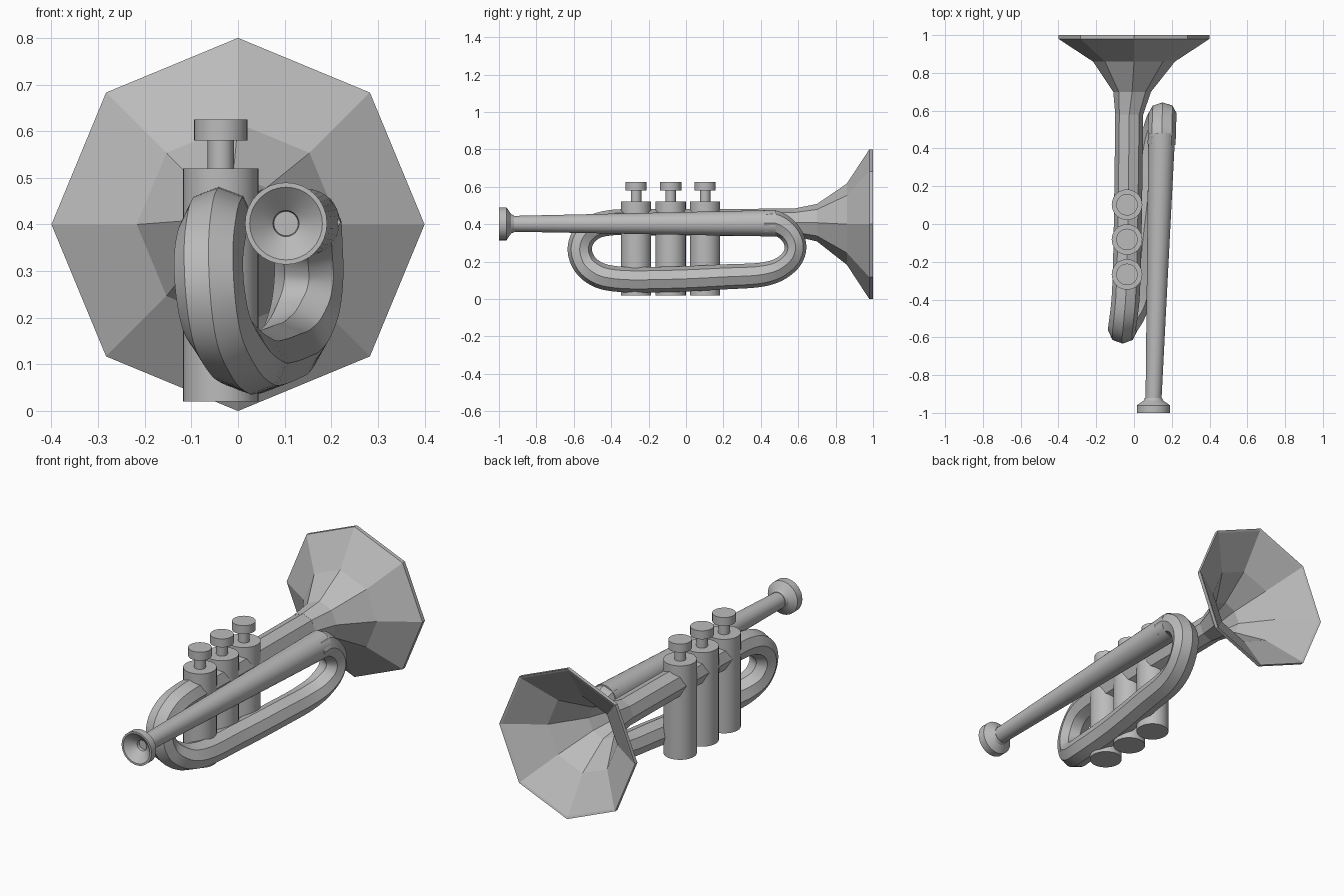
import bpy, bmesh, math
from mathutils import Vector

if "Cube" in bpy.data.objects:
    bpy.data.objects.remove(bpy.data.objects["Cube"])

metal = bpy.data.materials.new("grey_metal")
metal.diffuse_color = (0.5, 0.5, 0.5, 1)
metal.use_nodes = True
metal.node_tree.nodes["Principled BSDF"].inputs["Base Color"].default_value = metal.diffuse_color


def finish(name, bm, smooth=True):
    bmesh.ops.recalc_face_normals(bm, faces=bm.faces)
    me = bpy.data.meshes.new(name)
    bm.to_mesh(me)
    bm.free()
    me.materials.append(metal)
    ob = bpy.data.objects.new(name, me)
    bpy.context.collection.objects.link(ob)
    if smooth:
        bpy.ops.object.select_all(action='DESELECT')
        ob.select_set(True)
        bpy.context.view_layer.objects.active = ob
        bpy.ops.object.shade_smooth_by_angle(angle=math.radians(30))
    return ob


def skin(name, rings, smooth=True):
    """Join rings of points into a tube with closed ends."""
    bm = bmesh.new()
    vs = [[bm.verts.new(p) for p in r] for r in rings]
    n = len(vs[0])
    for a, b in zip(vs, vs[1:]):
        for i in range(n):
            j = (i + 1) % n
            bm.faces.new((a[i], a[j], b[j], b[i]))
    bm.faces.new(vs[0])
    bm.faces.new(vs[-1])
    return finish(name, bm, smooth)


def ring(c, u, v, ru, rv, n):
    return [c + u * ru * math.cos(2 * math.pi * i / n) + v * rv * math.sin(2 * math.pi * i / n)
            for i in range(n)]


X, Y, Z = Vector((1, 0, 0)), Vector((0, 1, 0)), Vector((0, 0, 1))


def turned(name, profile, n, u=X, v=Z, smooth=True):
    """profile: (centre, radius) pairs."""
    return skin(name, [ring(Vector(c), u, v, r, r, n) for c, r in profile], smooth)


# Octagonal bell, outside then inside
turned("bell", [((-0.025, 0.58, 0.41), 0.074), ((-0.01, 0.70, 0.408), 0.10),
                ((0, 0.86, 0.4), 0.217), ((0, 0.98, 0.4), 0.4), ((0, 1.0, 0.4), 0.4),
                ((0, 0.995, 0.4), 0.388), ((0, 0.87, 0.4), 0.205),
                ((-0.01, 0.71, 0.408), 0.088), ((-0.025, 0.6, 0.41), 0.06)], 8, smooth=False)

# Wrapped octagonal tube: x, y, z, thickness in the bend plane
path = [Vector(p) for p in [
    (-0.025, 0.6, 0.41, 0.073), (-0.03, 0.2, 0.41, 0.072), (-0.037, -0.2, 0.41, 0.07),
    (-0.045, -0.40, 0.408, 0.068), (-0.055, -0.49, 0.385, 0.066), (-0.063, -0.55, 0.33, 0.065),
    (-0.06, -0.568, 0.26, 0.065), (-0.045, -0.54, 0.185, 0.066), (-0.01, -0.47, 0.13, 0.068),
    (0.02, -0.37, 0.107, 0.068), (0.045, -0.1, 0.105, 0.068), (0.08, 0.2, 0.118, 0.067),
    (0.105, 0.42, 0.133, 0.064), (0.125, 0.51, 0.165, 0.06), (0.145, 0.572, 0.225, 0.058),
    (0.152, 0.585, 0.29, 0.058), (0.15, 0.55, 0.36, 0.06), (0.148, 0.48, 0.405, 0.066),
    (0.146, 0.42, 0.405, 0.066)]]
pts, STEPS = [], 6
ext = [2 * path[0] - path[1]] + path + [2 * path[-1] - path[-2]]
for a, b, c, d in zip(ext, ext[1:], ext[2:], ext[3:]):
    # non-uniform spacing: tangents scaled by chord length
    l0, l1, l2 = [max((q - p).length, 1e-4) ** 0.5 for p, q in ((a, b), (b, c), (c, d))]
    m1 = ((b - a) / l0 - (c - a) / (l0 + l1) + (c - b) / l1) * l1
    m2 = ((c - b) / l1 - (d - b) / (l1 + l2) + (d - c) / l2) * l1
    for k in range(STEPS):
        t = k / STEPS
        pts.append((2*t**3 - 3*t*t + 1) * b + (t**3 - 2*t*t + t) * m1
                   + (3*t*t - 2*t**3) * c + (t**3 - t*t) * m2)
pts.append(path[-1])
rings = []
for i, p in enumerate(pts):
    t = (pts[min(i + 1, len(pts) - 1)] - pts[max(i - 1, 0)]).to_3d().normalized()
    side = (X - t * X.dot(t)).normalized()
    rings.append(ring(p.to_3d(), side, t.cross(side), 0.074, p.w, 8))
skin("wrapped_tube", rings)

# Round lead pipe
turned("lead_pipe", [((0.147, 0.48, 0.405), 0.071), ((0.103, -0.94, 0.402), 0.042)], 32)

# Mouthpiece with hollow cup
turned("mouthpiece", [((0.103, y, 0.402), r) for y, r in (
    (-0.92, 0.045), (-0.935, 0.052), (-0.96, 0.088), (-1.0, 0.088),
    (-1.0, 0.078), (-0.955, 0.028), (-0.94, 0.026))], 32)

# Three valves with stems and finger buttons
for i, y in enumerate((-0.267, -0.082, 0.102)):
    for part, r, z0, z1 in (("valve", 0.081, 0.02, 0.52), ("valve_stem", 0.028, 0.515, 0.585),
                            ("finger_button", 0.057, 0.58, 0.625)):
        turned(f"{part}_{i + 1}", [((-0.037, y, z0), r), ((-0.037, y, z1), r)], 32, X, Y)
